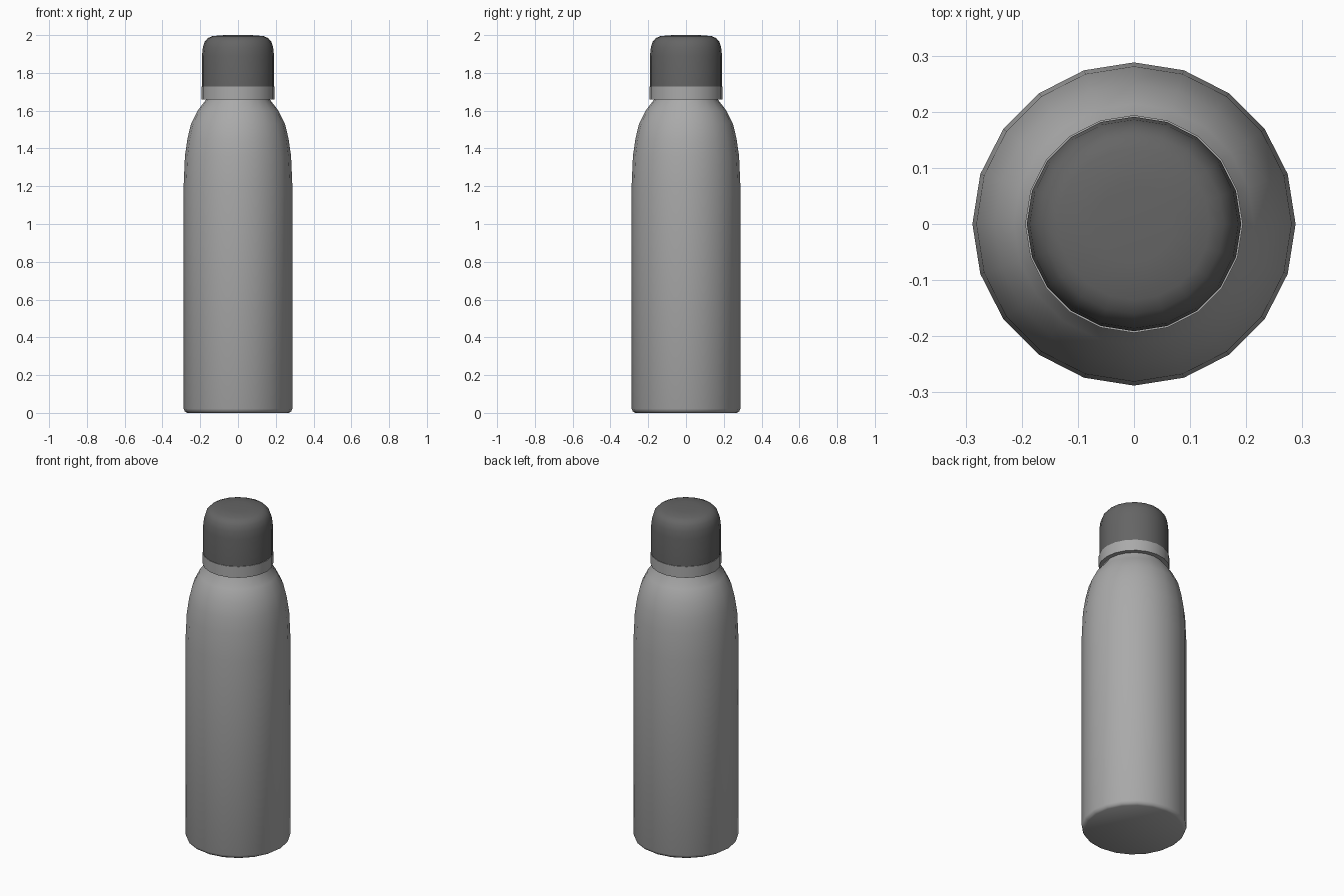
import bpy
import bmesh
from math import cos, sin, tau, radians

SIDES = 20

default_cube = bpy.data.objects.get("Cube")
if default_cube:
    bpy.data.objects.remove(default_cube, do_unlink=True)


def make_material(name, value):
    mat = bpy.data.materials.new(name)
    mat.use_nodes = True
    color = (value, value, value, 1)
    mat.diffuse_color = color
    bsdf = mat.node_tree.nodes["Principled BSDF"]
    bsdf.inputs["Base Color"].default_value = color
    return mat


def lathe(name, profile, mat, angle=40):
    """Turn a bottom-to-top (radius, height) profile into a capped solid."""
    bm = bmesh.new()
    rings = []
    for radius, height in profile:
        rings.append([bm.verts.new((radius * cos(tau * i / SIDES),
                                    radius * sin(tau * i / SIDES), height))
                      for i in range(SIDES)])
    for low, high in zip(rings, rings[1:]):
        for i in range(SIDES):
            j = (i + 1) % SIDES
            bm.faces.new((low[i], low[j], high[j], high[i]))
    bm.faces.new(rings[0][::-1])
    bm.faces.new(rings[-1])
    mesh = bpy.data.meshes.new(name)
    bm.to_mesh(mesh)
    bm.free()
    mesh.materials.append(mat)
    obj = bpy.data.objects.new(name, mesh)
    bpy.context.collection.objects.link(obj)
    bpy.ops.object.select_all(action='DESELECT')
    obj.select_set(True)
    bpy.context.view_layer.objects.active = obj
    bpy.ops.object.shade_smooth_by_angle(angle=radians(angle))
    return obj


steel = make_material("steel grey", 0.40)
dark = make_material("dark grey", 0.13)

# Bottle with rounded foot, tapered shoulder and neck
lathe("bottle_body", [
    (0.27, 0), (0.282, 0.008), (0.288, 0.022), (0.288, 1.2),
    (0.281, 1.36), (0.268, 1.45), (0.249, 1.53), (0.214, 1.6),
    (0.164, 1.665), (0.16, 1.7)], steel)

# Collar under the cap
lathe("neck_collar", [(0.194, 1.66), (0.194, 1.727)], steel)

# Rounded screw cap
lathe("cap", [
    (0.191, 1.727), (0.191, 1.89), (0.186, 1.935), (0.176, 1.965),
    (0.16, 1.984), (0.135, 1.995), (0.07, 2.0)], dark)
